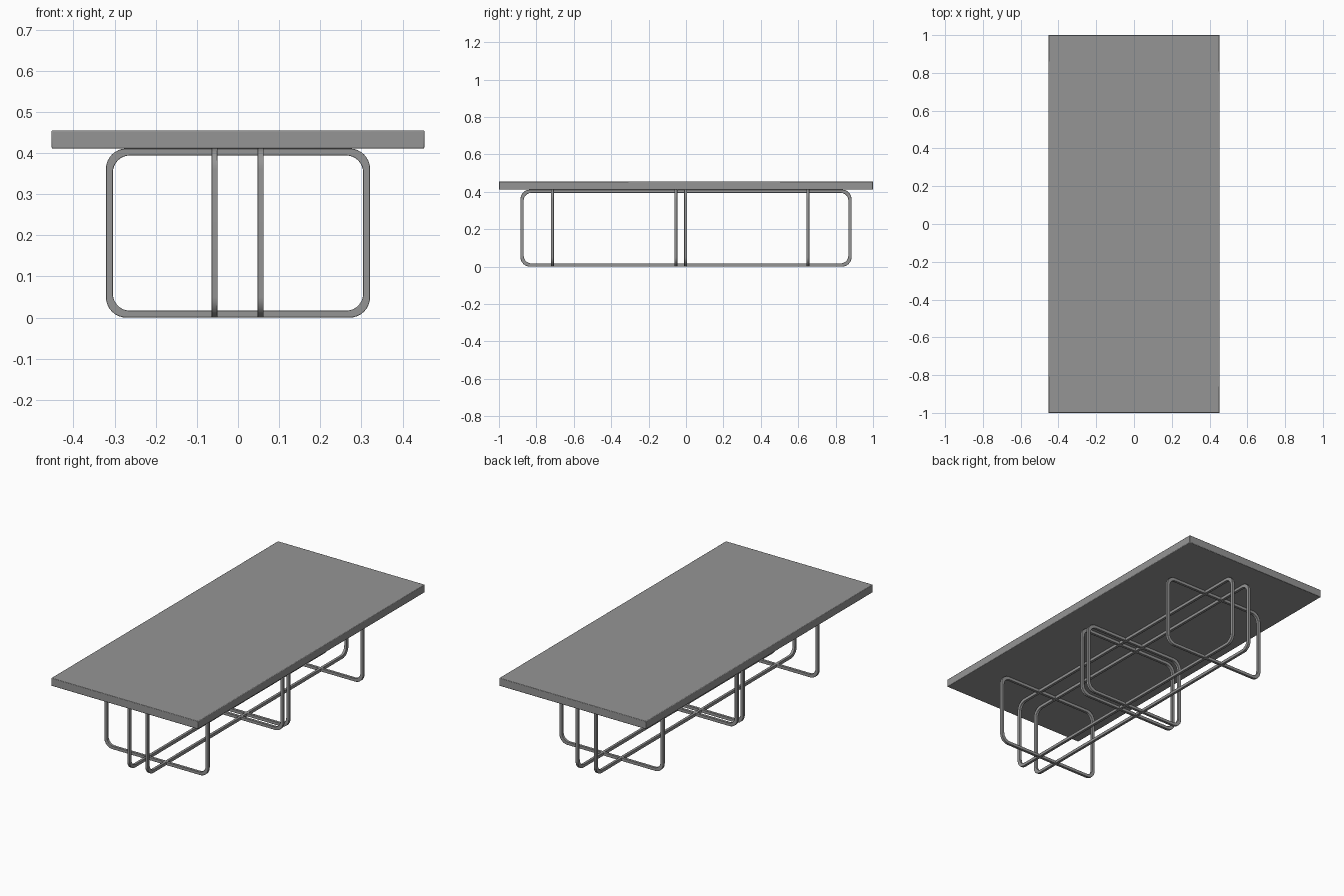
import bpy, bmesh
from math import sin, cos, pi, radians

if "Cube" in bpy.data.objects:
    bpy.data.objects.remove(bpy.data.objects["Cube"])

BAR = 0.017      # bar size in the plane of a hoop
DEPTH = 0.015    # bar size across the hoop
HOOP_H = 0.411
R_OUT, R_IN = 0.05, 0.041   # outer and inner corner radii
STEPS = 8

# Dark grey finish
grey = bpy.data.materials.new("dark_grey")
grey.diffuse_color = (0.3, 0.3, 0.3, 1)
grey.use_nodes = True
grey.node_tree.nodes["Principled BSDF"].inputs["Base Color"].default_value = grey.diffuse_color


def rounded_loop(half, inset, radius):
    """Points (u, z) of a rounded rectangle, shrunk by inset."""
    pts = []
    for i, (su, sz) in enumerate([(1, 1), (-1, 1), (-1, -1), (1, -1)]):
        cu = su * (half - inset - radius)
        cz = HOOP_H / 2 + sz * (HOOP_H / 2 - inset - radius)
        for k in range(STEPS + 1):
            a = (i + k / STEPS) * pi / 2
            pts.append((cu + radius * cos(a), cz + radius * sin(a)))
    return pts


def finish(obj, width):
    obj.data.materials.append(grey)
    bev = obj.modifiers.new("soft_edges", 'BEVEL')
    bev.width = width
    bev.segments = 2
    bev.limit_method = 'ANGLE'
    bev.angle_limit = radians(40)
    bpy.ops.object.select_all(action='DESELECT')
    obj.select_set(True)
    bpy.context.view_layer.objects.active = obj
    bpy.ops.object.shade_smooth_by_angle(angle=radians(35))


def hoop(name, half, offset, along_x):
    """Closed flat-bar hoop standing in the xz or yz plane."""
    bm = bmesh.new()
    rings = []
    for inset, radius, d in [(0, R_OUT, -1), (0, R_OUT, 1), (BAR, R_IN, 1), (BAR, R_IN, -1)]:
        w = offset + d * DEPTH / 2
        rings.append([bm.verts.new((u, w, z) if along_x else (w, u, z))
                      for u, z in rounded_loop(half, inset, radius)])
    n = len(rings[0])
    for r in range(4):
        a, b = rings[r], rings[(r + 1) % 4]
        for i in range(n):
            j = (i + 1) % n
            bm.faces.new((a[i], a[j], b[j], b[i]))
    bmesh.ops.recalc_face_normals(bm, faces=bm.faces)
    me = bpy.data.meshes.new(name)
    bm.to_mesh(me)
    bm.free()
    obj = bpy.data.objects.new(name, me)
    bpy.context.collection.objects.link(obj)
    finish(obj, 0.0015)


# Table top
bpy.ops.mesh.primitive_cube_add(size=1, location=(0, 0, HOOP_H + 0.022))
top = bpy.context.object
top.name = "table_top"
top.scale = (0.906, 2.0, 0.044)
bpy.ops.object.transform_apply(location=False, rotation=False, scale=True)
finish(top, 0.003)

# Long hoops running front to back
for i, x in enumerate((-0.057, 0.055)):
    hoop(f"long_hoop_{i + 1}", 0.885, x, False)

# Cross hoops
for i, y in enumerate((-0.714, -0.054, -0.002, 0.652)):
    hoop(f"cross_hoop_{i + 1}", 0.321, y, True)
